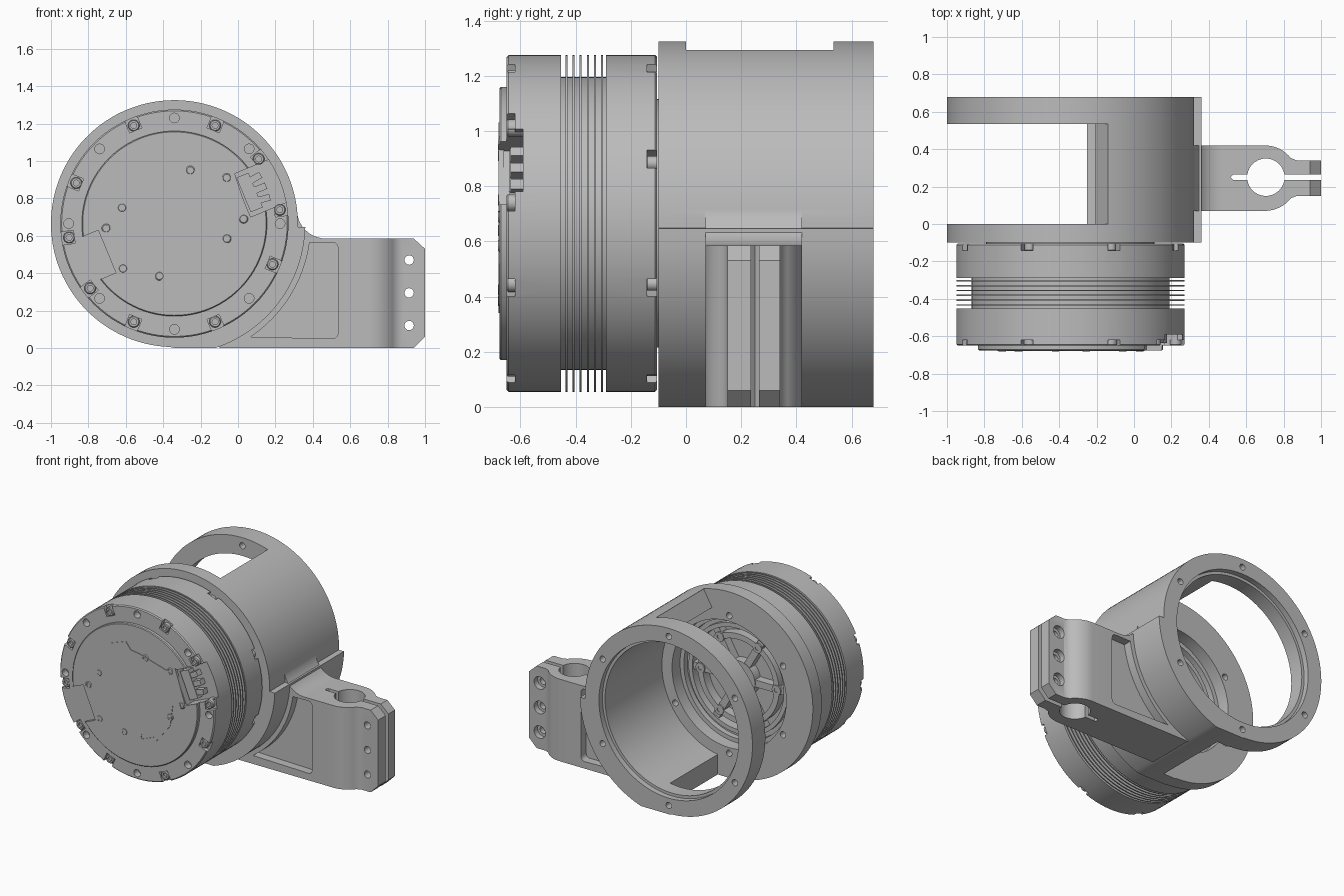
import bpy, bmesh, math
from math import sin, cos, radians, pi
from mathutils import Matrix, Vector

old = bpy.data.objects.get("Cube")
if old:
    bpy.data.objects.remove(old, do_unlink=True)

grey = bpy.data.materials.new("machined grey")
grey.use_nodes = True
COLOUR = (0.5, 0.5, 0.5, 1)
grey.diffuse_color = COLOUR
grey.node_tree.nodes["Principled BSDF"].inputs["Base Color"].default_value = COLOUR

CX, CZ = -0.34, 0.665     # motor axis, running along y


def make(name, bm):
    bmesh.ops.remove_doubles(bm, verts=bm.verts, dist=1e-5)
    bmesh.ops.recalc_face_normals(bm, faces=bm.faces)
    me = bpy.data.meshes.new(name)
    bm.to_mesh(me)
    bm.free()
    me.materials.append(grey)
    ob = bpy.data.objects.new(name, me)
    bpy.context.collection.objects.link(ob)
    return ob


def prism(name, pts, lo, hi, axis="Y"):
    """Extrude a flat outline along y (points are x, z) or z (points are x, y)."""
    bm = bmesh.new()
    place = (lambda p: (p[0], lo, p[1])) if axis == "Y" else (lambda p: (p[0], p[1], lo))
    face = bm.faces.new([bm.verts.new(place(p)) for p in pts])
    ext = bmesh.ops.extrude_face_region(bm, geom=[face])
    step = (0, hi - lo, 0) if axis == "Y" else (0, 0, hi - lo)
    bmesh.ops.translate(bm, vec=step, verts=[v for v in ext["geom"] if isinstance(v, bmesh.types.BMVert)])
    return make(name, bm)


def arc(cx, cy, r, a0, a1, n):
    return [(cx + r * cos(radians(a0 + (a1 - a0) * i / n)),
             cy + r * sin(radians(a0 + (a1 - a0) * i / n))) for i in range(n + 1)]


def disc(name, x, z, r, lo, hi, n=24, axis="Y"):
    return prism(name, arc(x, z, r, 0, 360, n)[:-1], lo, hi, axis)


def lathe(name, profile, x=CX, z=CZ, n=96):
    """Spin (radius, y) points around an axis along y."""
    bm = bmesh.new()
    vs = [bm.verts.new((r, y, 0)) for r, y in profile]
    es = [bm.edges.new(p) for p in zip(vs, vs[1:])]
    bmesh.ops.spin(bm, geom=vs + es, cent=(0, 0, 0), axis=(0, 1, 0), angle=2 * pi, steps=n)
    bmesh.ops.translate(bm, vec=(x, 0, z), verts=bm.verts)
    return make(name, bm)


def radial(name, angle, r0, r1, half, lo, hi):
    """Box pointing outwards from the motor axis."""
    a = radians(angle)
    pts = [(CX + r * cos(a) - t * sin(a), CZ + r * sin(a) + t * cos(a))
           for r, t in ((r0, -half), (r1, -half), (r1, half), (r0, half))]
    return prism(name, pts, lo, hi)


def polar(angle, r):
    return CX + r * cos(radians(angle)), CZ + r * sin(radians(angle))


def join(obs, name):
    bm = bmesh.new()
    for ob in obs:
        bm.from_mesh(ob.data)
        bpy.data.objects.remove(ob, do_unlink=True)
    me = bpy.data.meshes.new(name)
    bm.to_mesh(me)
    bm.free()
    me.materials.append(grey)
    ob = bpy.data.objects.new(name, me)
    bpy.context.collection.objects.link(ob)
    return ob


def combine(ob, others, op="DIFFERENCE"):
    for other in others:
        mod = ob.modifiers.new("cut", "BOOLEAN")
        mod.operation, mod.object, mod.solver = op, other, "EXACT"
        me = bpy.data.meshes.new_from_object(ob.evaluated_get(bpy.context.evaluated_depsgraph_get()))
        ob.modifiers.clear()
        ob.data = me
        bpy.data.objects.remove(other, do_unlink=True)


# Housing: round body with a wider lower right lobe and a flat foot
outline = arc(CX, CZ, 0.66, -1.5, 268, 90) + [(-0.34, 0.0)] + arc(CX, CZ, 0.70, -71.8, -1.5, 28)
housing = prism("housing", outline, -0.10, 0.68)

# Clamp arm: side outline crossed with top outline
arm = prism("arm", [(-0.1, 0), (0.94, 0), (1, 0.06), (1, 0.53), (0.94, 0.585)]
            + arc(0.47, 0.74, 0.155, 270, 180, 10) + [(-0.1, 0.74)], 0, 0.5)
plan = [(-0.2, 0.07)] + arc(0.7, 0.245, 0.175, -90, -38, 8) + [(0.87, 0.15), (1.1, 0.15)]
plan += [(x, 0.49 - y) for x, y in reversed(plan)]
combine(arm, [prism("plan", plan, -0.1, 1, "Z")], "INTERSECT")
combine(housing, [arm], "UNION")

# Bores, side window, clamp hole, slot and lightening pockets
window = [(-1.2, 1.5), (-0.14, 1.5), (-0.14, 1.29), (-0.25, 1.1), (-0.25, -0.1), (-1.2, -0.1)]
pocket = arc(CX, CZ, 0.73, -56, -8, 12) + arc(0.505, 0.535, 0.03, 90, 0, 4) + arc(0.505, 0.08, 0.03, 0, -90, 4)
combine(housing, [
    disc("bore", CX, CZ, 0.53, 0, 0.8, 96),
    disc("lip", CX, CZ, 0.55, 0.64, 0.8, 96),
    disc("front_bore", CX, CZ, 0.45, -0.2, 0.1, 96),
    prism("window", window, 0, 0.535),
    disc("clamp_hole", 0.705, 0.25, 0.10, -0.1, 1, 40, "Z"),
    prism("slot", [(0.53, 0.235), (1.1, 0.235), (1.1, 0.265), (0.53, 0.265), (0.515, 0.25)], -0.1, 1, "Z"),
    prism("front_pocket", pocket, 0.0701 - 0.03, 0.13),
    prism("back_pocket", pocket, 0.36, 0.45),
])
holes = []
for z in (0.12, 0.295, 0.47):
    holes += [disc("screw_hole", 0.915, z, 0.025, 0, 0.5, 20), disc("counterbore", 0.915, z, 0.045, 0.30, 0.5, 20)]
for k in range(6):
    holes.append(disc("flange_hole", *polar(30 + 60 * k, 0.602), 0.022, 0.5, 0.8, 16))
    holes.append(disc("inner_hole", *polar(30 + 60 * k, 0.49), 0.022, -0.06, 0.1, 16))
combine(housing, holes)

# Motor: two drums with a finned core between them
profile = [(0, -0.65), (0.603, -0.65), (0.61, -0.643), (0.61, -0.452)]
for k in range(6):
    y = -0.437 + 0.026 * k
    profile += [(0.53, y - 0.015), (0.53, y), (0.61, y), (0.61, y + 0.007), (0.53, y + 0.007)]
profile += [(0.53, -0.29), (0.61, -0.29), (0.61, -0.112), (0.603, -0.105), (0.45, -0.105), (0.45, -0.09),
            (0.42, -0.09), (0.42, -0.13), (0.39, -0.13), (0.39, -0.10), (0.36, -0.10), (0.36, -0.17), (0, -0.17)]
motor = lathe("motor_body", profile)

# Front cover plate
cover = lathe("front_cover", [(0, -0.64), (0.495, -0.64), (0.495, -0.67), (0.49, -0.675), (0, -0.675)])
combine(cover, [radial("cable_gap", a, 0.39, 0.7, 0.123, -0.7, -0.6) for a in (22.5, 202.5)])

# Rim notches, plain holes and the cable recess
front_angles = [7.5, 37.5, 67.5, 112.5, 157.5, 187.5, 217.5, 247.5, 292.5, 337.5]
cuts = [radial("cable_recess", 22.5, 0.39, 0.7, 0.123, -0.7, -0.59)]
cuts.append(join([radial("notch", a, 0.54, 0.7, 0.035, -0.7, -0.62) for a in front_angles], "front_notches"))
cuts.append(join([radial("notch", 22.5 + 45 * k, 0.54, 0.7, 0.035, -0.142, 0) for k in range(8)], "rear_notches"))
cuts.append(join([disc("hole", *polar(45 * k, 0.565), 0.026, -0.7, -0.60, 16) for k in range(8)], "rim_holes"))
combine(motor, cuts)


# Socket head screws on the rim and the cover
def screw(name, x, z, r, back, front):
    return lathe(name, [(0, back), (r, back), (r, front + 0.005), (r - 0.005, front), (r * 0.5, front),
                        (r * 0.5, front + 0.015), (0, front + 0.015)], x, z, 18)


rim_screws = join([screw("screw", *polar(a, 0.568), 0.031, -0.58, -0.65) for a in front_angles]
                  + [screw("screw", *polar(22.5 + 45 * k, 0.57), 0.026, -0.105, -0.145) for k in range(8)], "rim_screws")
spots = [(-0.255, 0.95), (-0.06, 0.91), (0.03, 0.69), (-0.06, 0.585),
         (-0.42, 0.385), (-0.615, 0.425), (-0.705, 0.64), (-0.62, 0.75)]
cover_screws = join([screw("screw", x, z, 0.024, -0.67, -0.681) for x, z in spots], "cover_screws")

# Thin lugged panel on the cover, with a slanted slot
panel = prism("cover_panel", [
    (-0.41, 1.03), (-0.37, 0.98), (-0.30, 0.97), (-0.09, 0.91), (-0.02, 0.94), (0.055, 0.71), (-0.04, 0.67),
    (-0.06, 0.52), (-0.18, 0.37), (-0.37, 0.34), (-0.47, 0.39), (-0.64, 0.38), (-0.73, 0.62),
    (-0.67, 0.66), (-0.65, 0.78), (-0.59, 0.90), (-0.55, 0.98)], -0.679, -0.66)
slot = [(-0.29, 0.38), (-0.28, 0.37), (-0.18, 0.41), (-0.17, 0.43), (-0.18, 0.44), (-0.285, 0.40)]
combine(panel, [prism("slot", slot, -0.7, -0.671)])

# Cable sockets inside the recess
sockets = join([radial("socket", 22.5, 0.40, 0.47, 0.10, -0.64, -0.585)]
               + [radial("pin", 22.5 + d, 0.47, 0.53, 0.018, -0.635, -0.585) for d in (-7, 0, 7)], "cable_sockets")

# Output hub: spokes and rings behind the flange
hub_parts = [radial("spoke", 60 * k, 0.10, 0.37, 0.025, -0.18, -0.11) for k in range(6)]
for inner, outer in ((0.05, 0.13), (0.28, 0.32)):
    hub_parts.append(lathe("ring", [(inner, -0.18), (outer, -0.18), (outer, -0.105),
                                    (inner, -0.105), (inner, -0.18)], n=64))
hub_parts += [lathe("boss", [(0, -0.18), (0.035, -0.18), (0.035, -0.10), (0.015, -0.10), (0.015, -0.13),
                             (0, -0.13)], *polar(60 * k, 0.30), 16) for k in range(6)]
hub = join(hub_parts, "output_hub")

# Smooth round faces, keep machined edges sharp
parts = (housing, motor, cover, panel, rim_screws, cover_screws, sockets, hub)
for ob in bpy.context.view_layer.objects:
    ob.select_set(ob in parts)
bpy.context.view_layer.objects.active = housing
bpy.ops.object.shade_smooth_by_angle(angle=radians(30))
